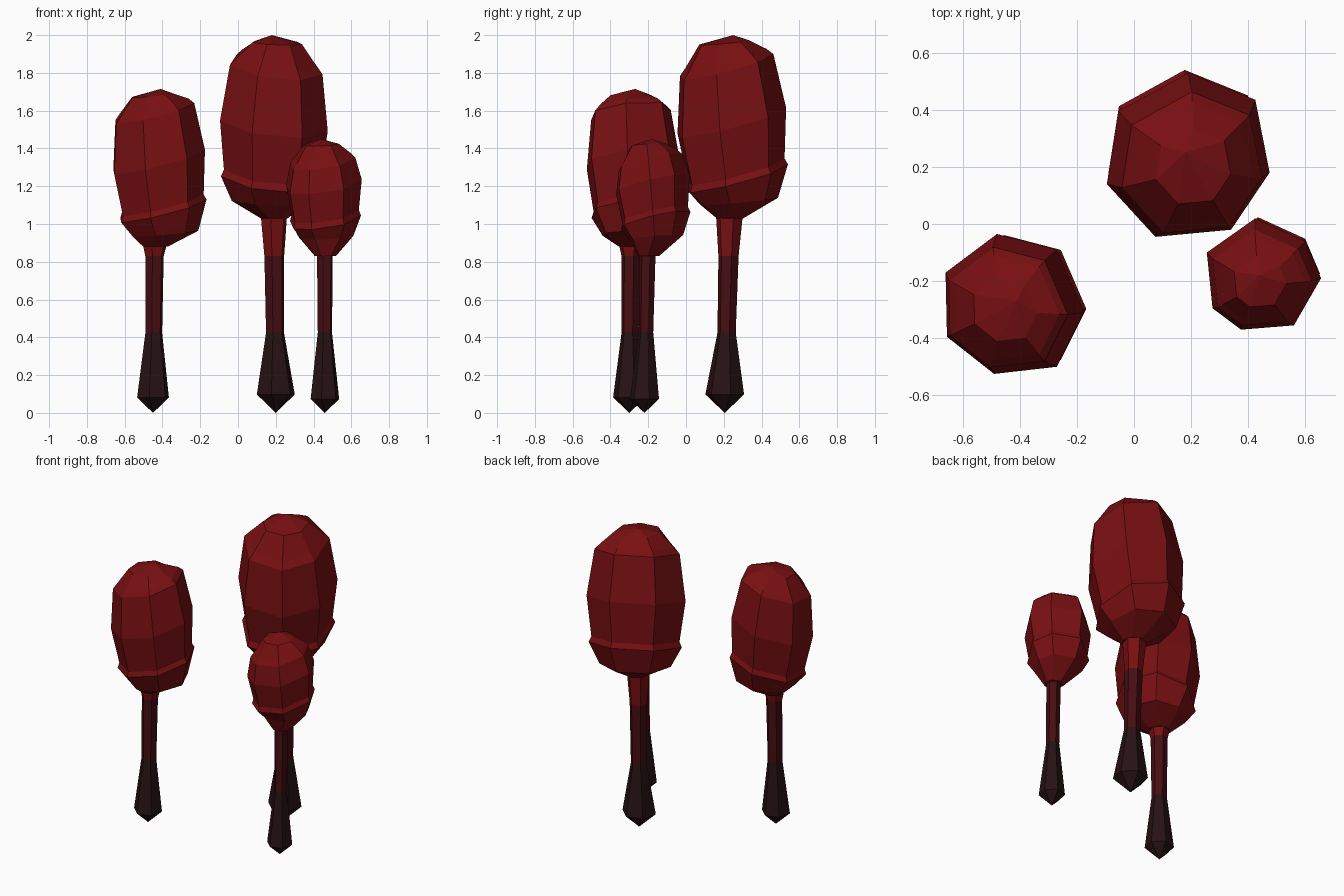
import bpy, bmesh
from math import cos, sin, tau
from mathutils import Vector

if "Cube" in bpy.data.objects:
    bpy.data.objects.remove(bpy.data.objects["Cube"], do_unlink=True)


def make_material(name, colour):
    mat = bpy.data.materials.new(name)
    mat.use_nodes = True
    mat.diffuse_color = (*colour, 1)
    mat.node_tree.nodes["Principled BSDF"].inputs["Base Color"].default_value = (*colour, 1)
    return mat


LEAF = make_material("crimson_foliage", (0.19, 0.005, 0.006))
BARK = make_material("dark_red_bark", (0.062, 0.004, 0.006))
ROOT = make_material("blackened_root", (0.020, 0.006, 0.007))


def loft(name, rings, start, end, materials, rule=None):
    """Skin a stack of rings, closing both ends on a point."""
    bm = bmesh.new()
    loops = [[bm.verts.new(p) for p in ring] for ring in rings]
    count = len(loops[0])
    for low, high in zip(loops, loops[1:]):
        for i in range(count):
            j = (i + 1) % count
            bm.faces.new((low[i], low[j], high[j], high[i]))
    for loop, point in ((loops[0], start), (loops[-1], end)):
        tip = bm.verts.new(point)
        for i in range(count):
            bm.faces.new((loop[i], loop[(i + 1) % count], tip))
    bmesh.ops.recalc_face_normals(bm, faces=bm.faces[:])
    if rule:
        for face in bm.faces:
            face.material_index = rule(face.calc_center_median().z)
    mesh = bpy.data.meshes.new(name)
    bm.to_mesh(mesh)
    bm.free()
    for mat in materials:
        mesh.materials.append(mat)
    obj = bpy.data.objects.new(name, mesh)
    bpy.context.collection.objects.link(obj)


def circle(x, y, z, radius, sides):
    return [Vector((x + radius * cos(tau * i / sides + 0.3),
                    y + radius * sin(tau * i / sides + 0.3), z)) for i in range(sides)]


# Ring widths shared by all crowns: underside, lip, ledge, middle, shoulder, ledge, cap
WIDTHS = (0.72, 0.94, 0.89, 1.0, 0.86, 0.75, 0.46)


def build_tree(label, foot, foot_size, neck, outline, centre, tilt, heights, top):
    # Trunk: pointed root flare, narrow stem, short foliage-coloured neck
    nx, ny, nz, nr = neck
    fx, fy = foot
    foot_z, waist_z = foot_size * 0.93, 0.425
    stem = [(0, foot_z, foot_size), (0.4, waist_z, nr * 0.68),
            (0.8, 0.83, nr * 0.75), (1, nz + 0.02, nr)]
    rings = [circle(fx + (nx - fx) * t, fy + (ny - fy) * t, z, r, 6) for t, z, r in stem]
    loft(label + "_trunk", rings, (fx, fy, 0), (nx, ny, nz + 0.05), [ROOT, BARK, LEAF],
         lambda z: 0 if z < waist_z else 1 if z < 0.83 else 2)

    # Crown: seven-sided tilted rings with two stepped ledges
    cx, cy = centre
    middle = heights[3]
    rings = [circle(nx, ny, nz, nr, 7)]
    angles = [Vector((x - cx, y - cy)).normalized() for x, y in outline]
    rings[0] = [Vector((nx + a.x * nr, ny + a.y * nr, nz)) for a in angles]
    for k, (width, height) in enumerate(zip(WIDTHS, heights)):
        lean = -0.35 * (height - middle)
        slope = 0.35 if k in (0, 6) else 1
        ring = []
        for x, y in outline:
            dx, dy = (x - cx) * width, (y - cy) * width
            z = height + slope * (dx * tilt[0] + dy * tilt[1])
            ring.append(Vector((cx + dx + lean * tilt[0], cy + dy + lean * tilt[1], z)))
        rings.append(ring)
    loft(label + "_crown", rings, (nx, ny, nz + 0.01), top, [LEAF])


# Left tree of the front row
build_tree("medium_tree", (-0.45, -0.30), 0.088, (-0.44, -0.29, 0.88, 0.068),
           [(-0.66, -0.17), (-0.48, -0.035), (-0.27, -0.09), (-0.175, -0.31),
            (-0.27, -0.50), (-0.49, -0.525), (-0.655, -0.395)],
           (-0.42, -0.285), (0.25, 0.12),
           (0.95, 1.075, 1.105, 1.335, 1.59, 1.62, 1.68), (-0.41, -0.27, 1.715))

# Tall tree at the back
build_tree("tall_tree", (0.20, 0.205), 0.105, (0.19, 0.23, 1.03, 0.073),
           [(0.19, 0.53), (0.425, 0.435), (0.475, 0.18), (0.34, -0.02),
            (0.075, -0.045), (-0.095, 0.14), (-0.055, 0.395)],
           (0.19, 0.24), (-0.12, 0.26),
           (1.12, 1.245, 1.28, 1.54, 1.835, 1.87, 1.96), (0.18, 0.25, 2.0))

# Small tree at the front
build_tree("small_tree", (0.46, -0.22), 0.079, (0.46, -0.20, 0.83, 0.058),
           [(0.425, 0.02), (0.60, -0.06), (0.655, -0.19), (0.56, -0.355),
            (0.375, -0.37), (0.275, -0.295), (0.255, -0.10)],
           (0.45, -0.19), (0.13, 0.24),
           (0.93, 1.02, 1.05, 1.21, 1.33, 1.355, 1.42), (0.44, -0.18, 1.45))
